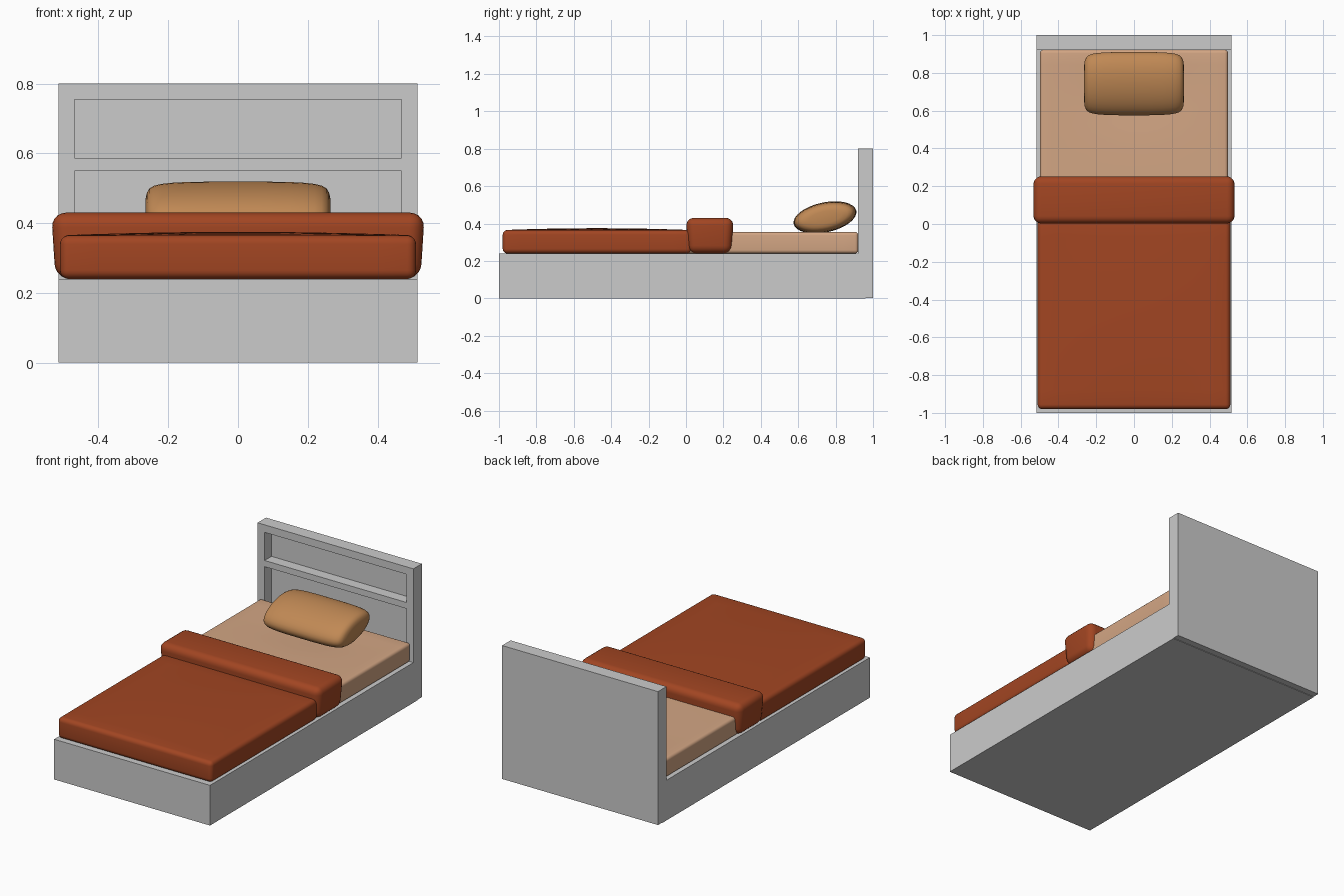
import bpy, bmesh, math
from mathutils import Vector, Matrix

if "Cube" in bpy.data.objects:
    bpy.data.objects.remove(bpy.data.objects["Cube"])


def finish(name, bm, color=None, smooth=False):
    bmesh.ops.recalc_face_normals(bm, faces=bm.faces[:])
    mesh = bpy.data.meshes.new(name)
    bm.to_mesh(mesh)
    bm.free()
    ob = bpy.data.objects.new(name, mesh)
    bpy.context.collection.objects.link(ob)
    if color:
        mat = bpy.data.materials.new(name + "_color")
        mat.diffuse_color = (*color, 1)
        mat.use_nodes = True
        mat.node_tree.nodes["Principled BSDF"].inputs["Base Color"].default_value = mat.diffuse_color
        mesh.materials.append(mat)
    if smooth:
        for p in mesh.polygons:
            p.use_smooth = True
    return ob


def box_mesh(lo, hi):
    bm = bmesh.new()
    bmesh.ops.create_cube(bm, size=1)
    for v in bm.verts:
        v.co = [lo[i] + (v.co[i] + 0.5) * (hi[i] - lo[i]) for i in range(3)]
    return bm


def soft_box(name, lo, hi, radius, color, cuts=(1, 1), top=None, taper=0.0):
    """Box with rounded edges, a shaped top and an optionally tucked-in bottom."""
    bm = box_mesh(lo, hi)
    for axis in (0, 1):
        normal = Vector((axis == 0, axis == 1, 0))
        for k in range(1, cuts[axis]):
            co = normal * (lo[axis] + (hi[axis] - lo[axis]) * k / cuts[axis])
            bmesh.ops.bisect_plane(bm, geom=bm.verts[:] + bm.edges[:] + bm.faces[:],
                                   plane_co=co, plane_no=normal)
    cy, hy, hx = (lo[1] + hi[1]) / 2, (hi[1] - lo[1]) / 2, hi[0]
    for v in bm.verts:
        if v.co.z > (lo[2] + hi[2]) / 2:
            if top:
                v.co.z += top(v.co.x, v.co.y)
        else:
            v.co.x *= 1 - taper / hx
            v.co.y = cy + (v.co.y - cy) * (1 - taper / hy)
    ob = finish(name, bm, color, True)
    b = ob.modifiers.new("round", 'BEVEL')
    b.width, b.segments, b.limit_method = radius, 5, 'ANGLE'
    b.angle_limit = math.radians(40)
    return ob


RUST = (0.36, 0.06, 0.016)

# Grey base and headboard
finish("bed_base", box_mesh((-0.515, -1, 0), (0.515, 0.96, 0.24)))
headboard = finish("headboard", box_mesh((-0.515, 0.92, 0.003), (0.515, 1, 0.8)))

# Two recessed headboard panels
for name, z0, z1 in (("upper_panel_cutter", 0.587, 0.755), ("lower_panel_cutter", 0.26, 0.55)):
    cutter = finish(name, box_mesh((-0.468, 0.85, z0), (0.468, 0.985, z1)))
    cutter.hide_render = True
    cutter.hide_viewport = True
    m = headboard.modifiers.new(name, 'BOOLEAN')
    m.operation, m.solver, m.object = 'DIFFERENCE', 'EXACT', cutter

# Mattress, pressed down slightly under the pillow
soft_box("mattress", (-0.498, -0.96, 0.24), (0.498, 0.922, 0.355), 0.018, (0.65, 0.38, 0.23),
         (16, 24), lambda x, y: -0.012 * math.exp(-(x / 0.25) ** 2 - ((y - 0.7) / 0.16) ** 2))

# Blanket with a gently crowned top
soft_box("blanket", (-0.51, -0.98, 0.24), (0.51, 0.03, 0.365), 0.025, RUST, (10, 10),
         lambda x, y: 0.01 * (1 - (x / 0.51) ** 2) * (1 - ((y + 0.475) / 0.505) ** 2))

# Thick folded-back band of the blanket
soft_box("blanket_fold", (-0.535, 0.0, 0.24), (0.535, 0.255, 0.43), 0.042, RUST, taper=0.012)

# Pillow: elliptical rings along x, closing towards rounded ends
half = [(0.08, 1), (0.15, 0.985), (0.19, 0.96), (0.22, 0.92), (0.24, 0.86),
        (0.253, 0.77), (0.261, 0.62), (0.265, 0.4)]
rings = [(-x, s) for x, s in reversed(half)] + [(0, 1)] + half
bm = bmesh.new()
N = 32
loops = []
for x, s in rings:
    loops.append([bm.verts.new((x, 0.171 * s ** 0.7 * math.cos(2 * math.pi * i / N),
                                0.08 * s * math.sin(2 * math.pi * i / N))) for i in range(N)])
for a, b in zip(loops, loops[1:]):
    for i in range(N):
        j = (i + 1) % N
        bm.faces.new((a[i], a[j], b[j], b[i]))
bm.faces.new(loops[0])
bm.faces.new(loops[-1])
bmesh.ops.transform(bm, verts=bm.verts[:],
                    matrix=Matrix.Translation((0, 0.743, 0.433)) @ Matrix.Rotation(math.radians(12), 4, 'X'))
finish("pillow", bm, (0.53, 0.25, 0.09), True)
